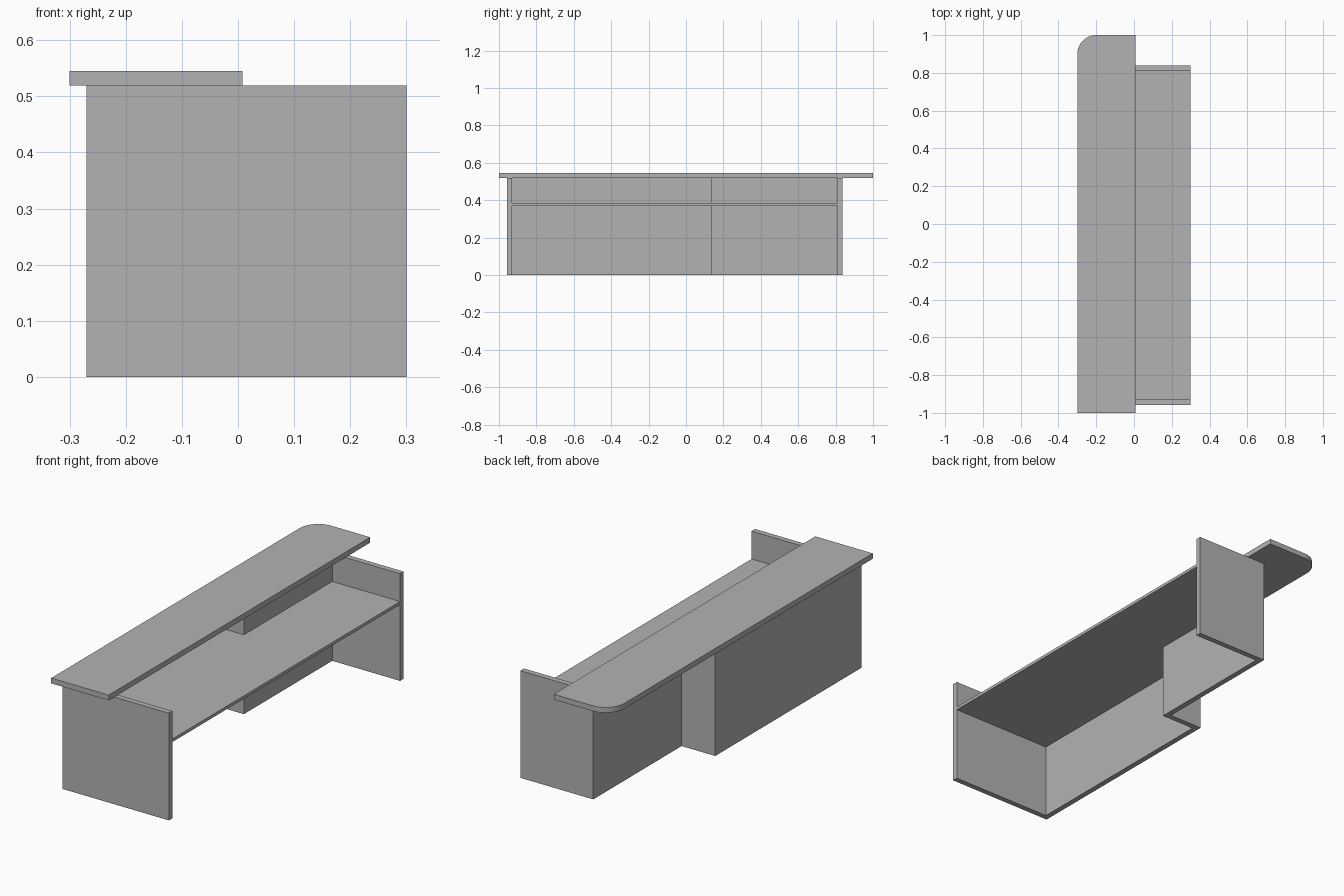
import bpy
import bmesh
import math

if "Cube" in bpy.data.objects:
    bpy.data.objects.remove(bpy.data.objects["Cube"], do_unlink=True)

grey = bpy.data.materials.new("neutral_grey")
GREY = (0.45, 0.45, 0.45, 1.0)
grey.use_nodes = True
grey.diffuse_color = GREY
grey.node_tree.nodes["Principled BSDF"].inputs["Base Color"].default_value = GREY


def prism(name, outline, z0, z1):
    """Extrude a closed floor-plan outline from z0 up to z1."""
    bm = bmesh.new()
    base = bm.faces.new([bm.verts.new((x, y, z0)) for x, y in outline])
    top = bmesh.ops.extrude_face_region(bm, geom=[base])["geom"]
    verts = [v for v in top if isinstance(v, bmesh.types.BMVert)]
    bmesh.ops.translate(bm, verts=verts, vec=(0, 0, z1 - z0))
    bmesh.ops.recalc_face_normals(bm, faces=bm.faces)
    mesh = bpy.data.meshes.new(name)
    bm.to_mesh(mesh)
    bm.free()
    mesh.materials.append(grey)
    obj = bpy.data.objects.new(name, mesh)
    bpy.context.collection.objects.link(obj)
    return obj


# Shared plan dimensions
T = 0.027                      # panel thickness
OPEN = 0.30                    # open staff side
FRONT, RECESS = -0.27, -0.09   # outer faces of the two wall sections
Y0, STEP, Y1 = -0.957, 0.162, 0.838
WALL_TOP = 0.519

outer = [(OPEN, Y0), (FRONT, Y0), (FRONT, STEP),
         (RECESS, STEP), (RECESS, Y1), (OPEN, Y1)]
inner = [(OPEN, Y0 + T), (FRONT + T, Y0 + T), (FRONT + T, STEP - T),
         (RECESS + T, STEP - T), (RECESS + T, Y1 - T), (OPEN, Y1 - T)]

# Stepped wall with both end panels, one continuous shell
prism("wall_panels", outer + inner[::-1], 0, WALL_TOP)

# Worktop fills the inside of the shell
prism("worktop", inner, 0.369, 0.384)

# Raised counter with one rounded corner
X0, X1, R, STEPS = -0.30, 0.008, 0.10, 16
corner = [(X0 + R + R * math.cos(a), 1 - R + R * math.sin(a))
          for a in (math.pi / 2 * (1 + i / STEPS) for i in range(STEPS + 1))]
counter = prism("counter_top", [(X0, -1), (X1, -1), (X1, 1)] + corner,
                WALL_TOP, 0.545)
bpy.ops.object.select_all(action="DESELECT")
counter.select_set(True)
bpy.context.view_layer.objects.active = counter
bpy.ops.object.shade_smooth_by_angle(angle=math.radians(30))
